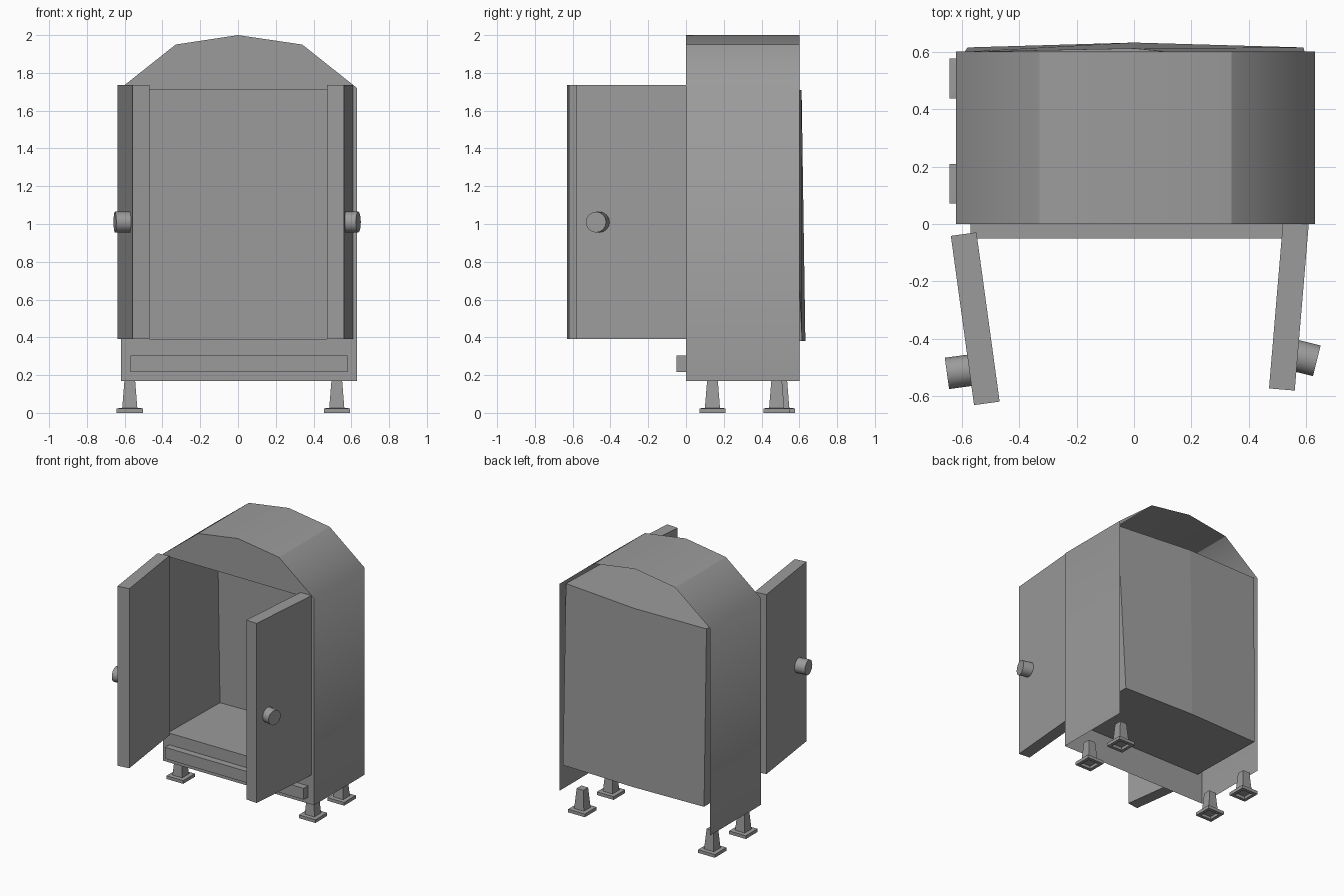
import bpy, bmesh, math
from mathutils import Matrix, Vector

cube = bpy.data.objects.get("Cube")
if cube:
    bpy.data.objects.remove(cube, do_unlink=True)

# One plain grey for everything
grey = bpy.data.materials.new("plain_grey")
grey.use_nodes = True
COLOR = (0.33, 0.33, 0.33, 1.0)
grey.diffuse_color = COLOR
grey.node_tree.nodes["Principled BSDF"].inputs["Base Color"].default_value = COLOR


def finish(name, bm):
    mesh = bpy.data.meshes.new(name)
    bm.to_mesh(mesh)
    bm.free()
    mesh.materials.append(grey)
    ob = bpy.data.objects.new(name, mesh)
    bpy.context.scene.collection.objects.link(ob)
    return ob


def sheets(name, polys):
    """Thin open surfaces from ordered corner lists."""
    bm = bmesh.new()
    for poly in polys:
        bm.faces.new([bm.verts.new(p) for p in poly])
    bmesh.ops.remove_doubles(bm, verts=bm.verts, dist=0.0005)
    return finish(name, bm)


def box(name, size, matrix):
    bm = bmesh.new()
    bmesh.ops.create_cube(bm, size=1, matrix=matrix @ Matrix.Diagonal((*size, 1)))
    return finish(name, bm)


def at(x, y, z):
    return Vector((x, y, z))


DEPTH, BASE, FLOOR, CEIL = 0.6, 0.17, 0.39, 1.71
arch = [(-0.62, 1.72), (-0.33, 1.95), (0, 2.0), (0.34, 1.95), (0.63, 1.72)]
L, R = arch[0][0], arch[-1][0]
IL, IR = -0.58, 0.59

# Outer shell: sides and faceted roof, open below and behind
outline = [(L, BASE)] + arch + [(R, BASE)]
bm = bmesh.new()
front = [bm.verts.new((x, 0, z)) for x, z in outline]
back = [bm.verts.new((x, DEPTH, z)) for x, z in outline]
for i in range(len(outline) - 1):
    f = bm.faces.new((front[i], front[i + 1], back[i + 1], back[i]))
    f.smooth = True
for i in (2, 4):  # crisp folds beside the roof crown
    bm.edges.get((front[i], back[i])).smooth = False
finish("outer_shell", bm)

# Front frame around the door opening
sheets("front_frame", [
    [at(L, 0, BASE), at(R, 0, BASE), at(R, 0, FLOOR), at(L, 0, FLOOR)],
    [at(L, 0, FLOOR), at(IL, 0, FLOOR), at(IL, 0, CEIL), at(L, 0, CEIL)],
    [at(IR, 0, FLOOR), at(R, 0, FLOOR), at(R, 0, CEIL), at(IR, 0, CEIL)],
    [at(L, 0, CEIL), at(R, 0, CEIL)] + [at(x, 0, z) for x, z in reversed(arch)],
])

# Slightly warped back panel, folded along the middle
low = [at(IL, 0.615, FLOOR - 0.01), at(0, 0.632, FLOOR - 0.01), at(IR, 0.615, FLOOR - 0.01)]
top = [at(IL - 0.01, 0.6, CEIL), at(0, 0.612, CEIL), at(IR + 0.02, 0.55, CEIL)]
sheets("back_panel", [[low[i + 1], low[i], top[i], top[i + 1]] for i in (0, 1)])

# Inner compartment: floor, ceiling and side walls
sheets("inner_compartment", [
    [at(IL, 0, FLOOR), at(IR, 0, FLOOR), low[2], low[1], low[0]],
    [at(IR, 0, CEIL), at(IL, 0, CEIL), top[0], top[1], top[2]],
    [at(IL, 0, FLOOR), low[0], top[0], at(IL, 0, CEIL)],
    [low[2], at(IR, 0, FLOOR), at(IR, 0, CEIL), top[2]],
])

# Bar across the plinth
box("plinth_bar", (1.15, 0.05, 0.085), Matrix.Translation((0.005, -0.025, 0.26)))

# Open doors with round knobs
doors = [
    ("right", (-0.553, -0.33), 7.8, (-0.612, -0.515), 7.8),
    ("left", (0.54, -0.28), -4.8, (0.598, -0.467), -14),
]
for side, (x, y), turn, (kx, ky), knob_turn in doors:
    rot = Matrix.Rotation(math.radians(turn), 4, 'Z')
    box(side + "_door", (0.09, 0.595, 1.345),
        Matrix.Translation((x, y, 1.0625)) @ rot)
    bm = bmesh.new()
    bmesh.ops.create_cone(
        bm, cap_ends=True, segments=16, radius1=0.055, radius2=0.055, depth=0.08,
        matrix=Matrix.Translation((kx, ky, 1.01))
        @ Matrix.Rotation(math.radians(knob_turn), 4, 'Z')
        @ Matrix.Rotation(math.radians(90), 4, 'Y'))
    for f in bm.faces:
        f.smooth = len(f.verts) == 4
    for e in bm.edges:
        e.smooth = all(len(f.verts) == 4 for f in e.link_faces)
    finish(side + "_knob", bm)

# Tapered legs on square pads, hollow underneath
leg_profile = [(0.04, 0.018), (0.045, 0), (0.069, 0), (0.069, 0.024),
               (0.04, 0.026), (0.028, BASE + 0.005)]
legs = {"front_right_leg": (-0.573, 0.14), "back_right_leg": (-0.573, 0.507),
        "front_left_leg": (0.523, 0.14), "back_left_leg": (0.523, 0.48)}
for name, (x, y) in legs.items():
    bm = bmesh.new()
    rings = [[bm.verts.new((x + sx * h, y + sy * h, z))
              for sx, sy in ((-1, -1), (1, -1), (1, 1), (-1, 1))]
             for h, z in leg_profile]
    for a, b in zip(rings, rings[1:]):
        for i in range(4):
            j = (i + 1) % 4
            bm.faces.new((a[i], a[j], b[j], b[i]))
    bm.faces.new(rings[0][::-1])
    bm.faces.new(rings[-1])
    bmesh.ops.recalc_face_normals(bm, faces=bm.faces)
    finish(name, bm)
